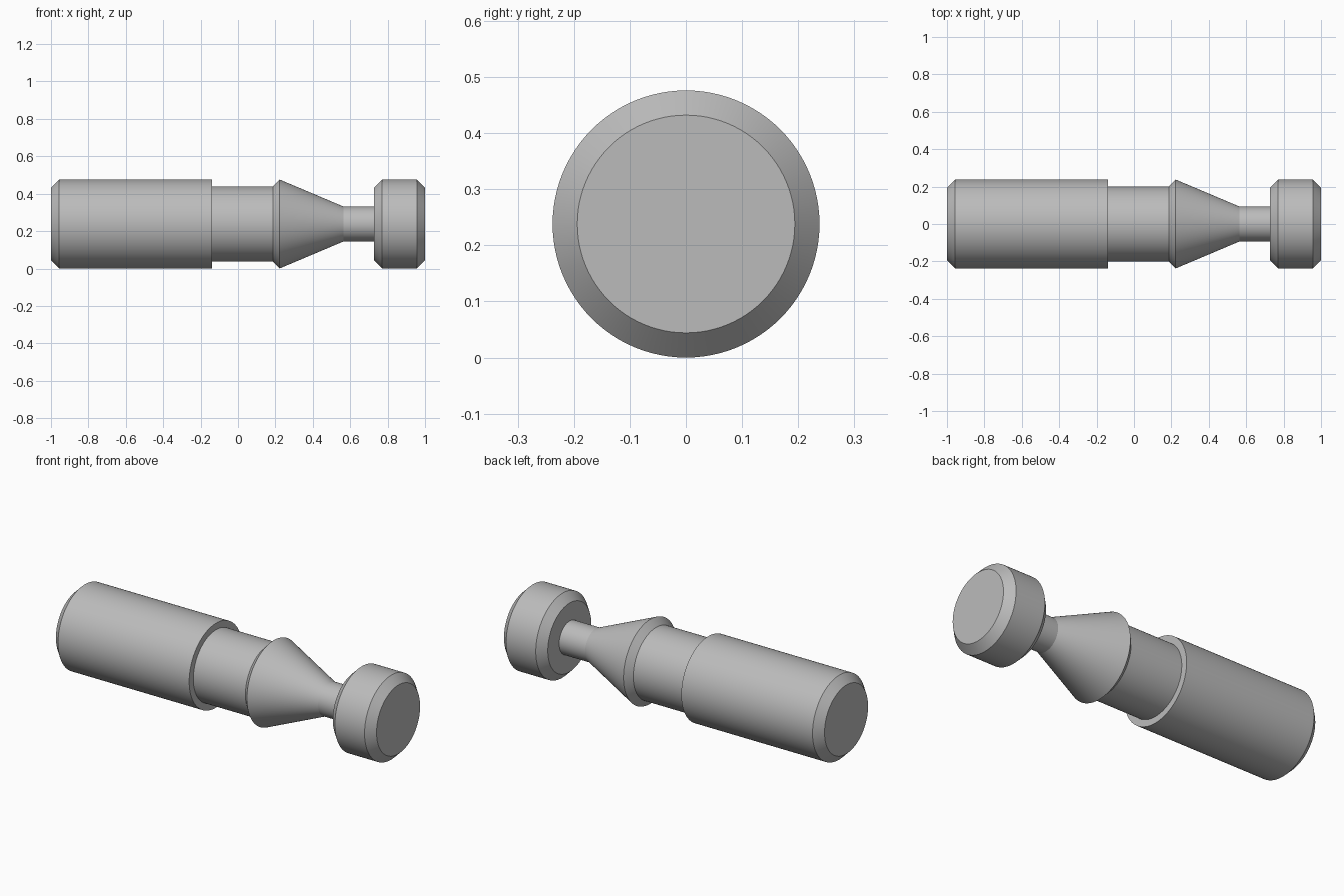
import bpy
import bmesh
import math
from mathutils import Vector

cube = bpy.data.objects.get("Cube")
if cube:
    bpy.data.objects.remove(cube, do_unlink=True)

RADIUS = 0.238
SIDES = 96

# Plain grey metal
metal = bpy.data.materials.new("grey metal")
metal.use_nodes = True
grey = (0.5, 0.5, 0.5, 1)
metal.diffuse_color = grey
metal.node_tree.nodes["Principled BSDF"].inputs["Base Color"].default_value = grey

# Half outline along the x axis: (x, radius)
shank = [(-1, 0), (-1, 0.194), (-0.956, RADIUS), (-0.138, RADIUS)]
collar = [(-0.138, 0.201), (0.187, 0.201)]
cone = [(0.222, RADIUS), (0.565, 0.093)]
stem = [(0.727, 0.093)]
head = [(0.727, 0.194), (0.771, RADIUS), (0.956, RADIUS), (1, 0.194), (1, 0)]
profile = shank + collar + cone + stem + head

# Turn the outline into one solid pin
bm = bmesh.new()
verts = [bm.verts.new((x, 0, r)) for x, r in profile]
edges = [bm.edges.new(pair) for pair in zip(verts, verts[1:])]
bmesh.ops.spin(bm, geom=verts + edges, cent=Vector(), axis=Vector((1, 0, 0)),
               angle=math.tau, steps=SIDES, use_merge=True)
bmesh.ops.remove_doubles(bm, verts=bm.verts[:], dist=0.0001)
bmesh.ops.recalc_face_normals(bm, faces=bm.faces[:])

mesh = bpy.data.meshes.new("turned_pin")
bm.to_mesh(mesh)
bm.free()
mesh.materials.append(metal)
pin = bpy.data.objects.new("turned_pin", mesh)
pin.location.z = RADIUS
bpy.context.collection.objects.link(pin)

# Smooth round walls, crisp shoulders and chamfers
bpy.ops.object.select_all(action="DESELECT")
pin.select_set(True)
bpy.context.view_layer.objects.active = pin
bpy.ops.object.shade_smooth_by_angle(angle=math.radians(20))
